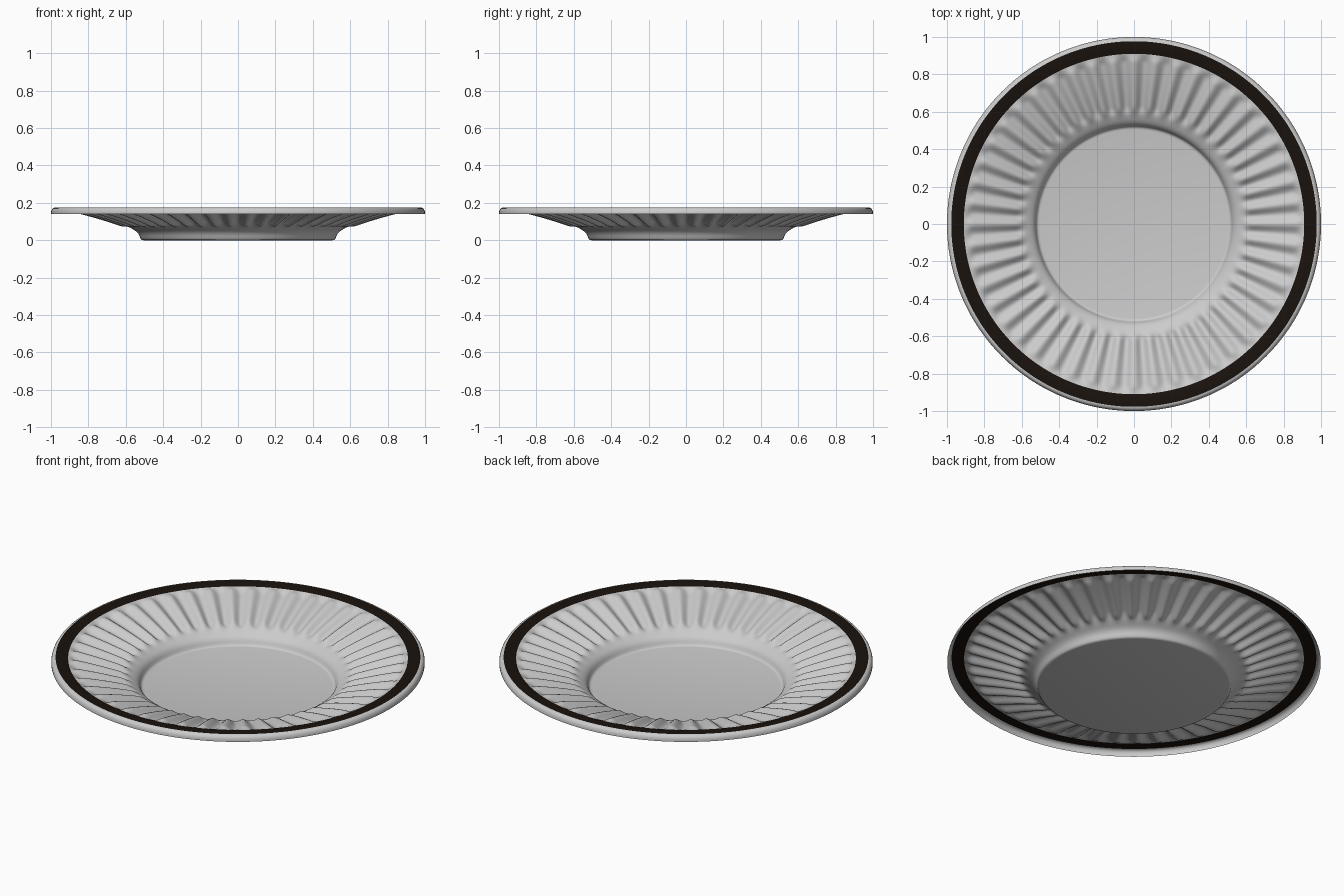
import bpy, bmesh, math

if "Cube" in bpy.data.objects:
    bpy.data.objects.remove(bpy.data.objects["Cube"])

FLUTES, PER = 48, 10
SEG = FLUTES * PER


def smooth(a, b, x):
    t = max(0.0, min(1.0, (x - a) / (b - a)))
    return t * t * (3 - 2 * t)


def flute(r, ang):
    # radial corrugation that fades out at both ends of the wall
    window = smooth(0.575, 0.63, r) * (1 - smooth(0.865, 0.91, r))
    return 0.013 * window * math.cos(FLUTES * ang)


def revolve(name, profile, cap=False, color=None):
    bm = bmesh.new()
    rings = []
    for r, z in profile:
        ring = []
        for i in range(SEG):
            a = 2 * math.pi * i / SEG
            ring.append(bm.verts.new((r * math.cos(a), r * math.sin(a), z + flute(r, a))))
        rings.append(ring)
    for lo, hi in zip(rings, rings[1:]):
        for i in range(SEG):
            j = (i + 1) % SEG
            bm.faces.new((lo[i], hi[i], hi[j], lo[j]))
    if cap:
        bm.faces.new(rings[0])
    mesh = bpy.data.meshes.new(name)
    bm.to_mesh(mesh)
    bm.free()
    ob = bpy.data.objects.new(name, mesh)
    bpy.context.collection.objects.link(ob)
    if color:
        mat = bpy.data.materials.new(name)
        mat.diffuse_color = color
        mat.use_nodes = True
        mat.node_tree.nodes["Principled BSDF"].inputs["Base Color"].default_value = mat.diffuse_color
        mesh.materials.append(mat)
    bpy.ops.object.select_all(action='DESELECT')
    ob.select_set(True)
    bpy.context.view_layer.objects.active = ob
    bpy.ops.object.shade_smooth_by_angle(angle=math.radians(50))
    return ob


# floor, foot curve and fluted wall
body = [(0.505, 0.0), (0.515, 0.002), (0.521, 0.009), (0.526, 0.022), (0.533, 0.036),
        (0.545, 0.048), (0.56, 0.058), (0.58, 0.069)]
n = 24
for k in range(n + 1):
    t = k / n
    body.append((0.595 + 0.315 * t, 0.077 + 0.112 * t - 0.02 * t * t))
revolve("plate_body", body, cap=True)

# dark painted band
revolve("rim_band", [(0.91, 0.169), (0.93, 0.173), (0.955, 0.175), (0.977, 0.175)],
        color=(0.01, 0.006, 0.004, 1))

# turned-down outer lip
revolve("rim_lip", [(0.977, 0.175), (0.985, 0.1735), (0.992, 0.169), (0.997, 0.161),
                    (1.0, 0.151), (1.0, 0.14)])
